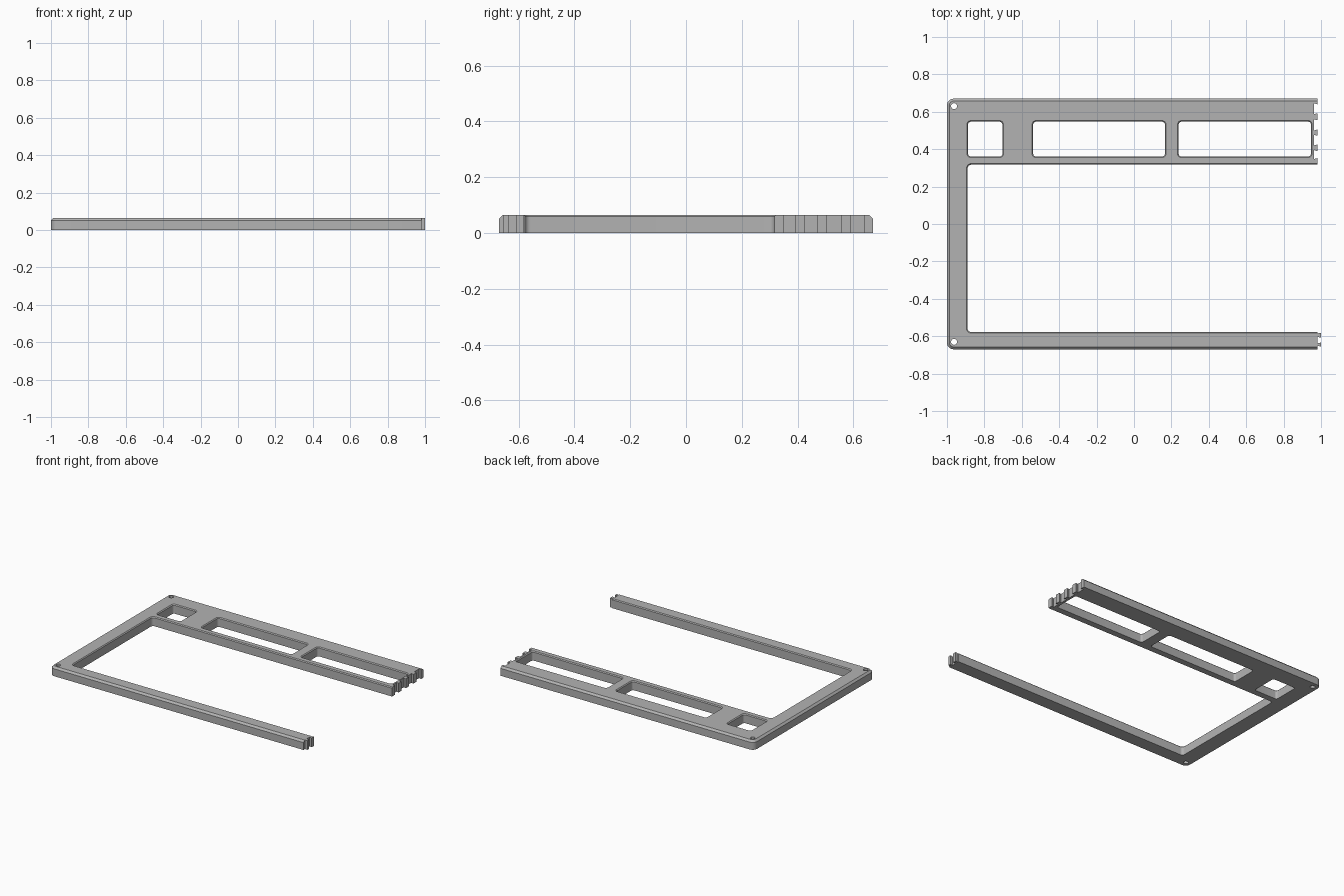
import bpy, bmesh
from math import cos, sin, pi

H = 0.065           # plate thickness
OUTER, INNER = 0.013, 0.006   # chamfers

if "Cube" in bpy.data.objects:
    bpy.data.objects.remove(bpy.data.objects["Cube"], do_unlink=True)

grey = bpy.data.materials.new("grey plastic")
grey.use_nodes = True
grey.diffuse_color = (0.45, 0.45, 0.45, 1)
grey.node_tree.nodes["Principled BSDF"].inputs["Base Color"].default_value = grey.diffuse_color


def arc(cx, cy, r, start, end, n=6):
    """Points on an arc, angles in quarter turns."""
    angles = [(start + (end - start) * i / n) * pi / 2 for i in range(n + 1)]
    return [(cx + r * cos(a), cy + r * sin(a)) for a in angles]


def rounded_rect(x0, x1, y0, y1, r):
    return (arc(x1 - r, y1 - r, r, 0, 1) + arc(x0 + r, y1 - r, r, 1, 2)
            + arc(x0 + r, y0 + r, r, 2, 3) + arc(x1 - r, y0 + r, r, 3, 4))


def loft(name, layers):
    """Closed solid through equal-length loops given as (points, z)."""
    bm = bmesh.new()
    rings = [[bm.verts.new((x, y, z)) for x, y in pts] for pts, z in layers]
    n = len(rings[0])
    for a, b in zip(rings, rings[1:]):
        for i in range(n):
            j = (i + 1) % n
            bm.faces.new((a[i], a[j], b[j], b[i]))
    bm.faces.new(rings[0][::-1])
    bm.faces.new(rings[-1])
    return finish(name, bm)


def finish(name, bm):
    mesh = bpy.data.meshes.new(name)
    bm.to_mesh(mesh)
    bm.free()
    mesh.materials.append(grey)
    obj = bpy.data.objects.new(name, mesh)
    bpy.context.collection.objects.link(obj)
    return obj


def teeth(spans, root, tip, flare):
    """Dovetail teeth up an end face, wider at the tip."""
    pts = []
    for y0, y1 in spans:
        pts += [(root, y0 + flare), (tip, y0), (tip, y1), (root, y1 - flare)]
    return pts


# C-shaped frame outline, anticlockwise from the front left corner
front_teeth = teeth([(-0.655, -0.634), (-0.607, -0.582)], 0.98, 1.0, 0.003)
back_teeth = teeth([(0.39, 0.425), (0.472, 0.505), (0.555, 0.592)], 0.962, 0.98, 0.005)
outline = (arc(-0.965, -0.635, 0.035, 2, 3)
           + [(0.98, -0.67)] + front_teeth + [(0.98, -0.577)]
           + arc(-0.87, -0.557, 0.02, 3, 2) + arc(-0.87, 0.297, 0.02, 2, 1)
           + [(0.98, 0.317), (0.98, 0.352), (0.962, 0.347)] + back_teeth
           + [(0.962, 0.645), (0.98, 0.64), (0.98, 0.67)]
           + arc(-0.965, 0.635, 0.035, 1, 2))
frame = loft("frame", [(outline, 0), (outline, H)])

# Chamfer the upper rims, leaving the toothed ends square
bm = bmesh.new()
bm.from_mesh(frame.data)


def rim_edges(inside):
    found = []
    for e in bm.edges:
        if any(v.co.z < H - 1e-4 for v in e.verts):
            continue
        mid = (e.verts[0].co + e.verts[1].co) / 2
        is_inside = mid.x > -0.9 and -0.58 < mid.y < 0.32
        if mid.x < 0.9 and is_inside == inside:
            found.append(e)
    return found


for inside, size in ((False, OUTER), (True, INNER)):
    bmesh.ops.bevel(bm, geom=rim_edges(inside), offset=size, segments=1,
                    affect='EDGES', profile=0.5)
bm.to_mesh(frame.data)
bm.free()

# Windows with a flared upper rim, and screw holes
cutters = []
for name, x0, x1 in (("small_window", -0.893, -0.698),
                     ("middle_window", -0.545, 0.171),
                     ("end_window", 0.233, 0.952)):
    c = INNER
    wide = rounded_rect(x0, x1, 0.355, 0.553, 0.021)
    narrow = rounded_rect(x0 + c, x1 - c, 0.355 + c, 0.553 - c, 0.021 - c)
    cutters.append(loft(name + "_cutter", [(narrow, -0.1), (narrow, H - c), (wide, H), (wide, 0.2)]))
for side in (-1, 1):
    ring = arc(-0.962, side * 0.63, 0.016, 0, 4, 24)[:-1]
    cutters.append(loft("screw_hole_cutter", [(ring, -0.1), (ring, 0.2)]))

bpy.context.view_layer.objects.active = frame
for cutter in cutters:
    cutter.hide_render = True
    mod = frame.modifiers.new("cut", 'BOOLEAN')
    mod.operation, mod.solver, mod.object = 'DIFFERENCE', 'EXACT', cutter
    bpy.ops.object.modifier_apply(modifier=mod.name)
    bpy.data.objects.remove(cutter, do_unlink=True)

# Smooth only the rounded corners
bpy.ops.object.select_all(action='DESELECT')
frame.select_set(True)
bpy.ops.object.shade_smooth_by_angle(angle=pi / 7)
